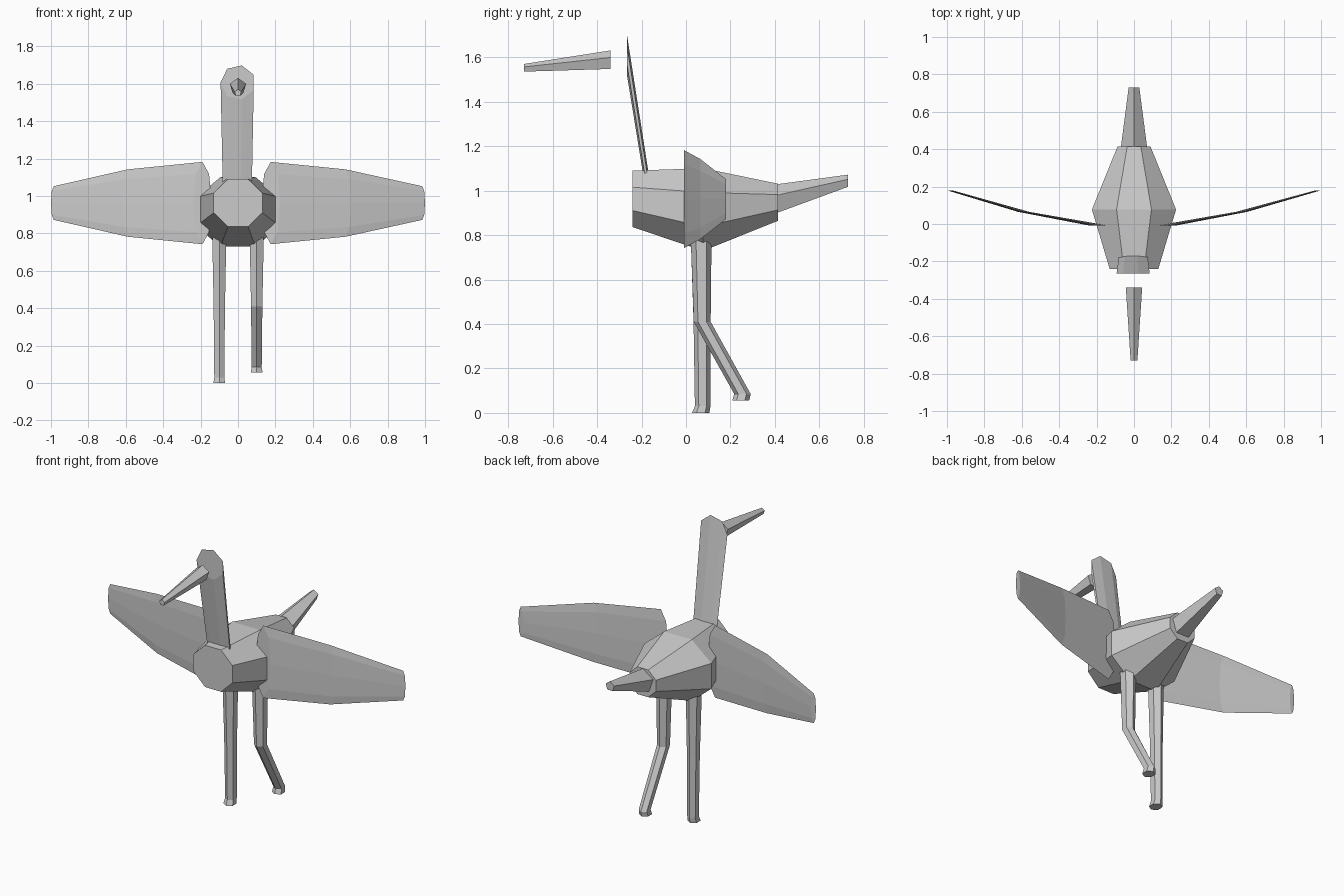
import bpy, bmesh
from math import sin, cos, tau, pi
from mathutils import Vector

cube = bpy.data.objects.get("Cube")
if cube:
    bpy.data.objects.remove(cube)

grey = bpy.data.materials.new("plain_grey")
grey.use_nodes = True
colour = (0.6, 0.6, 0.6, 1)
grey.diffuse_color = colour
grey.node_tree.nodes["Principled BSDF"].inputs["Base Color"].default_value = colour

X, Y, Z = Vector((1, 0, 0)), Vector((0, 1, 0)), Vector((0, 0, 1))


def loft(name, sides, u, v, rings, start=0.0):
    """Capped tube through rings of (centre, u radius, v radius) in the u-v plane."""
    bm = bmesh.new()
    loops = []
    for centre, ru, rv in rings:
        angles = [start + tau * i / sides for i in range(sides)]
        loops.append([bm.verts.new(Vector(centre) + u * ru * cos(a) + v * rv * sin(a))
                      for a in angles])
    for a, b in zip(loops, loops[1:]):
        for i in range(sides):
            j = (i + 1) % sides
            bm.faces.new((a[i], a[j], b[j], b[i]))
    bm.faces.new(loops[0])
    bm.faces.new(loops[-1])
    bmesh.ops.recalc_face_normals(bm, faces=bm.faces)
    mesh = bpy.data.meshes.new(name)
    bm.to_mesh(mesh)
    bm.free()
    mesh.materials.append(grey)
    obj = bpy.data.objects.new(name, mesh)
    bpy.context.collection.objects.link(obj)
    return obj


# Octagonal body with flats at top, bottom and sides
flat = 1 / cos(pi / 8)
body_rings = [((0, -0.24, 0.963), 0.13, 0.127),
              ((0, 0.077, 0.915), 0.225, 0.186),
              ((0, 0.415, 0.948), 0.088, 0.083)]
loft("body", 8, X, Z, [(c, a * flat, b * flat) for c, a, b in body_rings], pi / 8)

# Neck: slanted tube whose upright end forms the face
loft("neck", 7, X, Z, [((0, -0.265, 1.607), 0.093, 0.093),
                       ((0, -0.165, 0.98), 0.08, 0.08)], pi)

# Beak and tail: tapering five-sided tubes with a ridge on top
loft("beak", 5, X, Z, [((0, -0.34, 1.585), 0.046, 0.046),
                       ((0, -0.73, 1.551), 0.019, 0.019)], pi / 2)
loft("tail", 5, X, Z, [((0, 0.38, 0.95), 0.078, 0.075),
                       ((0, 0.73, 1.042), 0.03, 0.03)], pi / 2)

# Legs: hexagonal tubes with small feet, the left one bent back at the knee
loft("right_leg", 6, Y, X, [((-0.1, 0.068, 0.8), 0.047, 0.044),
                            ((-0.1, 0.072, 0.41), 0.038, 0.035),
                            ((-0.1, 0.075, 0.03), 0.035, 0.031),
                            ((-0.1, 0.066, 0), 0.039, 0.036)])
loft("left_leg", 6, Y, X, [((0.1, 0.068, 0.8), 0.047, 0.044),
                           ((0.1, 0.073, 0.41), 0.038, 0.035),
                           ((0.1, 0.254, 0.085), 0.037, 0.031),
                           ((0.1, 0.246, 0.055), 0.038, 0.036)])

# Wings: thin swept blades with rounded ends
for name, root, mid, tip in (("right_wing", -0.19, -0.59, -0.985),
                             ("left_wing", 0.175, 0.575, 0.985)):
    loft(name, 8, X, Z, [((root, -0.008, 0.962), 0.05, 0.22),
                         ((mid, 0.065, 0.962), 0.03, 0.18),
                         ((tip, 0.18, 0.962), 0.015, 0.09)])
